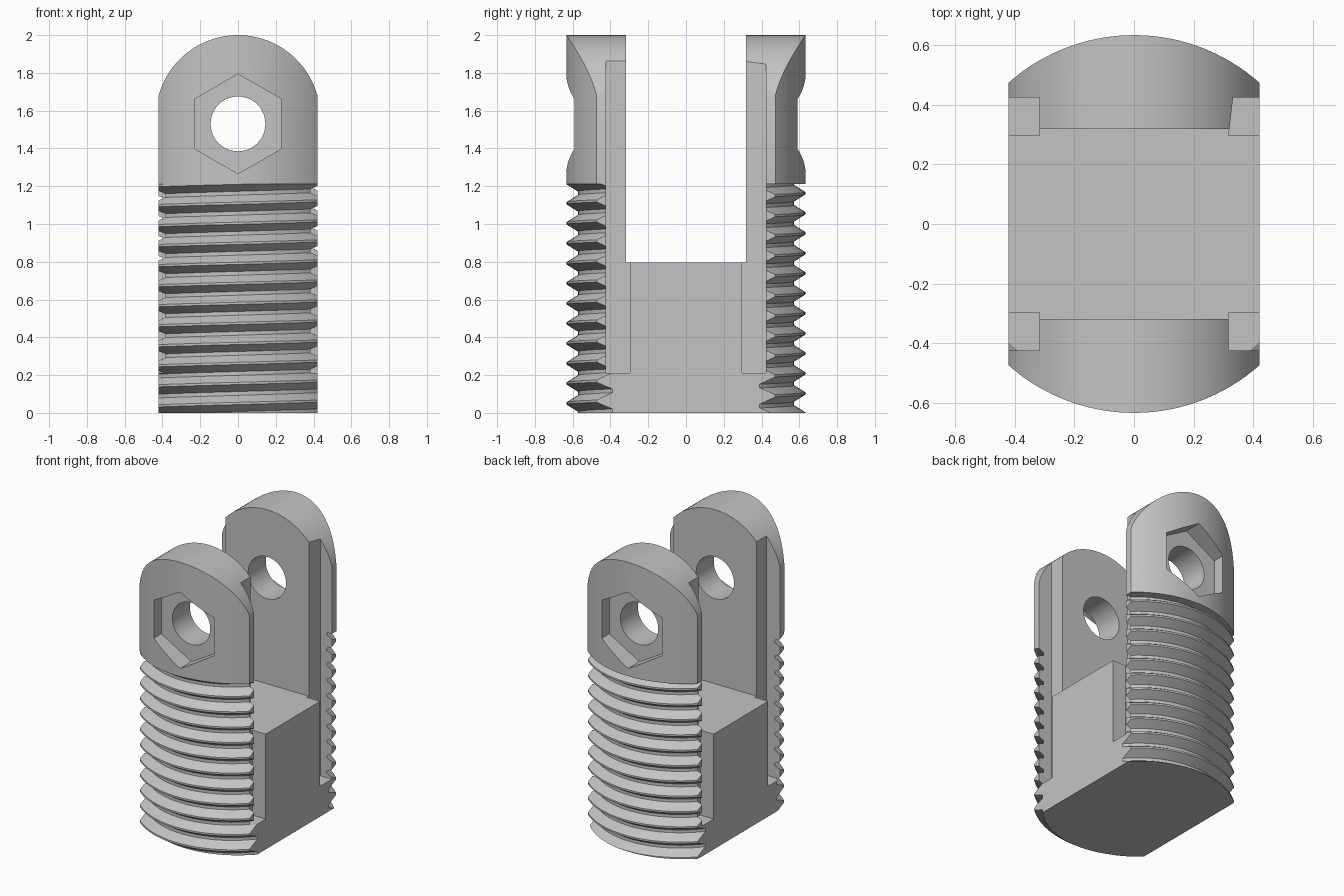
import bpy, bmesh
from math import sin, cos, pi, acos

cube = bpy.data.objects.get("Cube")
if cube:
    bpy.data.objects.remove(cube, do_unlink=True)

RADIUS, HALF_WIDTH = 0.633, 0.42
PITCH, ROOT = 0.106, 0.573
SHOULDER, PIN_Z = 1.213, 1.53


def to_object(name, bm):
    bmesh.ops.recalc_face_normals(bm, faces=bm.faces)
    mesh = bpy.data.meshes.new(name)
    bm.to_mesh(mesh)
    bm.free()
    obj = bpy.data.objects.new(name, mesh)
    bpy.context.collection.objects.link(obj)
    return obj


def prism(name, points, axis, lo, hi):
    """Extrude a 2D outline along Y (outline in x, z) or Z (outline in x, y)."""
    bm = bmesh.new()
    ends = []
    for d in (lo, hi):
        ends.append([bm.verts.new((a, d, b) if axis == "Y" else (a, b, d)) for a, b in points])
        bm.faces.new(ends[-1])
    n = len(points)
    for i in range(n):
        j = (i + 1) % n
        bm.faces.new((ends[0][i], ends[0][j], ends[1][j], ends[1][i]))
    return to_object(name, bm)


def ring(radius, count, cx=0, cy=0, start=0):
    return [(cx + radius * cos(start + 2 * pi * i / count),
             cy + radius * sin(start + 2 * pi * i / count)) for i in range(count)]


def rect(x0, x1, y0, y1):
    return [(x0, y0), (x1, y0), (x1, y1), (x0, y1)]


def boolean(target, tool, operation):
    mod = target.modifiers.new("cut", "BOOLEAN")
    mod.object, mod.operation, mod.solver = tool, operation, "EXACT"
    bpy.ops.object.select_all(action="DESELECT")
    bpy.context.view_layer.objects.active = target
    target.select_set(True)
    bpy.ops.object.modifier_apply(modifier=mod.name)
    bpy.data.objects.remove(tool, do_unlink=True)


def threaded_rod(name, steps=96, turns=17):
    """Closed right-handed screw; each column joins the next turn at the seam."""
    crest = RADIUS - 0.001
    profile = [(0.0, crest), (0.012, crest), (0.049, ROOT), (0.069, ROOT)]
    start = 0.044 - PITCH * 3.75
    per_turn, rows = len(profile), len(profile) * turns
    bm = bmesh.new()
    cols = []
    for i in range(steps):
        a = 2 * pi * i / steps
        col = []
        for j in range(rows):
            offset, r = profile[j % per_turn]
            z = start + PITCH * (i / steps + j // per_turn) + offset
            col.append(bm.verts.new((r * cos(a), r * sin(a), z)))
        cols.append(col)
    for i in range(steps):
        nxt = cols[(i + 1) % steps]
        shift = per_turn if i == steps - 1 else 0
        for j in range(rows - 1 - shift):
            bm.faces.new((cols[i][j], nxt[j + shift], nxt[j + shift + 1], cols[i][j + 1]))
    # Cone caps close both spiral ends
    low, high = bm.verts.new((0, 0, -0.7)), bm.verts.new((0, 0, 1.8))
    for e in [e for e in bm.edges if e.is_boundary]:
        bm.faces.new((*e.verts, low if e.verts[0].co.z < 0.5 else high))
    bmesh.ops.triangulate(bm, faces=bm.faces)
    return to_object(name, bm)


# Threaded shank joined to a plain round head
body = threaded_rod("threaded_clevis")
boolean(body, prism("head", ring(RADIUS, 128), "Z", SHOULDER, 2.2), "UNION")

# Flat sides and arched top
arch_r = 0.436
edge = acos(HALF_WIDTH / arch_r)
arch = [(arch_r * cos(t), 2 - arch_r + arch_r * sin(t))
        for t in (edge + (pi - 2 * edge) * i / 48 for i in range(49))]
outline = [(-HALF_WIDTH, 0), (HALF_WIDTH, 0)] + arch
boolean(body, prism("envelope", outline, "Y", -1, 1), "INTERSECT")

# Gap between the two prongs
boolean(body, prism("fork_gap", rect(-1, 1, -0.318, 0.318), "Z", 0.797, 2.5), "DIFFERENCE")

# Four corner grooves down the flat sides, one with a leaning wall
for sx in (-1, 1):
    for sy in (-1, 1):
        lean = 0.015 if sx > 0 and sy > 0 else 0
        groove = [(sx * 0.317, sy * 0.297), (sx * 0.6, sy * 0.297),
                  (sx * 0.6, sy * 0.424), (sx * (0.317 + lean), sy * 0.424)]
        boolean(body, prism("groove", groove, "Z", 0.21, 2.5), "DIFFERENCE")

# Pin hole and a hexagonal pocket on each prong
boolean(body, prism("pin_hole", ring(0.145, 48, 0, PIN_Z), "Y", -1, 1), "DIFFERENCE")
for lo, hi in ((-1, -0.51), (0.51, 1)):
    hexagon = ring(0.264, 6, 0, PIN_Z, pi / 2)
    boolean(body, prism("hex_pocket", hexagon, "Y", lo, hi), "DIFFERENCE")

# Plain grey metal
grey = bpy.data.materials.new("plain_grey")
grey.use_nodes = True
colour = (0.55, 0.55, 0.55, 1)
grey.diffuse_color = colour
grey.node_tree.nodes["Principled BSDF"].inputs["Base Color"].default_value = colour
body.data.materials.clear()
body.data.materials.append(grey)
for face in body.data.polygons:
    face.material_index = 0

bpy.ops.object.shade_smooth_by_angle(angle=pi / 6)
